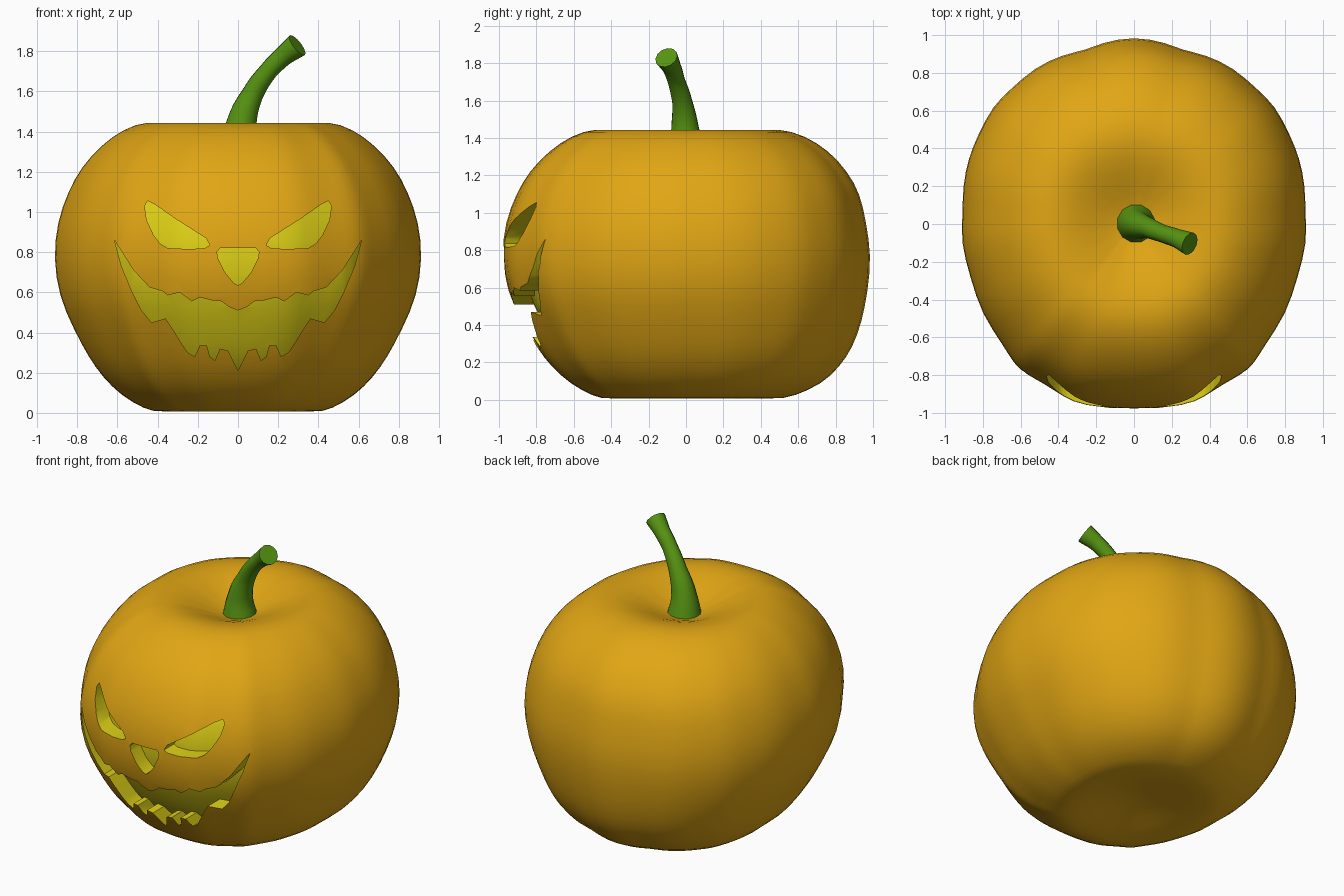
import bpy, bmesh, math
from mathutils import Vector

if "Cube" in bpy.data.objects:
    bpy.data.objects.remove(bpy.data.objects["Cube"])


def material(name, rgb):
    m = bpy.data.materials.new(name)
    m.use_nodes = True
    m.diffuse_color = (*rgb, 1)
    m.node_tree.nodes["Principled BSDF"].inputs["Base Color"].default_value = (*rgb, 1)
    return m


orange = material("pumpkin orange", (0.75, 0.38, 0.007))
yellow = material("carved yellow", (0.74, 0.64, 0.008))
green = material("stem green", (0.095, 0.30, 0.006))


def add_mesh(name, bm, index=0):
    bmesh.ops.recalc_face_normals(bm, faces=bm.faces)
    for f in bm.faces:
        f.material_index = index
        f.smooth = True
    me = bpy.data.meshes.new(name)
    bm.to_mesh(me)
    bm.free()
    me.materials.append(orange)
    me.materials.append(yellow)
    ob = bpy.data.objects.new(name, me)
    bpy.context.collection.objects.link(ob)
    return ob


def bake(ob):
    # replace the mesh by its modified version
    dg = bpy.context.evaluated_depsgraph_get()
    me = bpy.data.meshes.new_from_object(ob.evaluated_get(dg))
    ob.modifiers.clear()
    ob.data = me


def subtract(ob, cutter):
    mod = ob.modifiers.new("cut", "BOOLEAN")
    mod.operation = "DIFFERENCE"
    mod.solver = "EXACT"
    mod.object = cutter
    bake(ob)


# Half of the ribbed outline from back to front, mirrored
HALF = [(0, 1), (.18, .96), (.25, .925), (.38, .90), (.53, .83), (.65, .72), (.75, .63),
        (.83, .47), (.88, .35), (.91, .2), (.91, .05), (.92, -.1), (.87, -.28), (.81, -.48),
        (.69, -.65), (.64, -.74), (.58, -.795), (.49, -.84), (.37, -.92), (.28, -.965), (0, -.99)]
outline = HALF + [(-x, y) for x, y in HALF[-2:0:-1]]

# Height, then relative radius at the sides and at the back
PROFILE = [(.06, .12, .12), (.03, .28, .30), (.005, .42, .48), (.02, .50, .58), (.09, .63, .74),
           (.18, .73, .83), (.28, .81, .90), (.42, .89, .95), (.58, .97, .98), (.77, 1, 1),
           (.95, .98, .97), (1.10, .92, .94), (1.22, .85, .87), (1.33, .74, .77),
           (1.41, .62, .64), (1.45, .49, .50), (1.43, .36, .36), (1.38, .23, .23), (1.33, .11, .11)]


def make_body(name, index, scale):
    bm = bmesh.new()
    rings = []
    for z, side, back in PROFILE:
        ring = []
        for x, y in outline:
            w = max(0, y) ** 1.5
            r = side * (1 - w) + back * w
            ring.append(bm.verts.new((x * r, y * r, z)))
        rings.append(ring)
    n = len(outline)
    for a, b in zip(rings, rings[1:]):
        for i in range(n):
            j = (i + 1) % n
            bm.faces.new((a[i], a[j], b[j], b[i]))
    for ring, z in ((rings[0], .07), (rings[-1], 1.31)):
        pole = bm.verts.new((0, 0, z))
        for i in range(n):
            bm.faces.new((ring[i], ring[(i + 1) % n], pole))
    mid = Vector((0, 0, .73))
    for v in bm.verts:
        v.co = mid + (v.co - mid) * scale
    ob = add_mesh(name, bm, index)
    ob.modifiers.new("smooth", "SUBSURF").levels = 1
    bake(ob)
    return ob


# Face outlines as (x, z)
EYE = [(.465, 1.03), (.45, 1.055), (.41, 1.035), (.31, .965), (.16, .87), (.14, .835), (.165, .82),
       (.24, .815), (.35, .82), (.385, .84), (.42, .885), (.455, .96)]
NOSE = [(0, .82), (.09, .82), (.105, .80), (.10, .77), (.065, .70), (.02, .645), (0, .635)]
MOUTH = [(0, .51), (.05, .53), (.08, .555), (.13, .56), (.19, .575), (.23, .555), (.29, .60),
         (.35, .585), (.375, .605), (.44, .625), (.52, .71), (.615, .86), (.58, .73), (.53, .61),
         (.48, .51), (.43, .45), (.36, .47), (.32, .41), (.29, .36), (.25, .30), (.215, .28),
         (.19, .335), (.155, .335), (.14, .28), (.115, .26), (.09, .32), (.05, .31), (.02, .25),
         (0, .21)]


def flip(points):
    return [(-x, z) for x, z in reversed(points)]


def symmetric(half):
    return half + flip(half)[1:-1]


# Carving cutter: prisms that stop at a smaller copy of the body
bm = bmesh.new()
for shape in (EYE, flip(EYE), symmetric(NOSE), symmetric(MOUTH)):
    front = [bm.verts.new((x, -1.2, z)) for x, z in shape]
    rear = [bm.verts.new((x, -.42, z)) for x, z in shape]
    bm.faces.new(front)
    bm.faces.new(rear[::-1])
    for i in range(len(shape)):
        j = (i + 1) % len(shape)
        bm.faces.new((front[i], rear[i], rear[j], front[j]))
cutter = add_mesh("face_cutter", bm, 1)
core = make_body("core_cutter", 1, .9)
body = make_body("pumpkin_body", 0, 1.005)
subtract(cutter, core)
subtract(body, cutter)
for helper in (cutter, core):
    bpy.data.objects.remove(helper)
body.data.shade_smooth()
body.data.set_sharp_from_angle(angle=math.radians(40))

# Stem: tapered sweep with a flared cut end
STEM = [(.01, .005, 1.27, .115), (.02, -.005, 1.45, .076), (.075, -.02, 1.59, .055),
        (.15, -.05, 1.70, .047), (.225, -.075, 1.775, .05), (.295, -.105, 1.83, .062)]
curve = bpy.data.curves.new("stem_path", "CURVE")
curve.dimensions = "3D"
curve.bevel_depth = 1
curve.bevel_resolution = 4
curve.resolution_u = 5
curve.use_fill_caps = True
spline = curve.splines.new("BEZIER")
spline.bezier_points.add(len(STEM) - 1)
for p, (x, y, z, r) in zip(spline.bezier_points, STEM):
    p.co = (x, y, z)
    p.radius = r
    p.handle_left_type = p.handle_right_type = "AUTO"
path = bpy.data.objects.new("stem_path", curve)
bpy.context.collection.objects.link(path)
stem_mesh = bpy.data.meshes.new_from_object(
    path.evaluated_get(bpy.context.evaluated_depsgraph_get()))
bpy.data.objects.remove(path)
stem_mesh.materials.clear()
stem_mesh.materials.append(green)
stem_mesh.shade_smooth()
stem_mesh.set_sharp_from_angle(angle=math.radians(40))
stem = bpy.data.objects.new("stem", stem_mesh)
bpy.context.collection.objects.link(stem)
